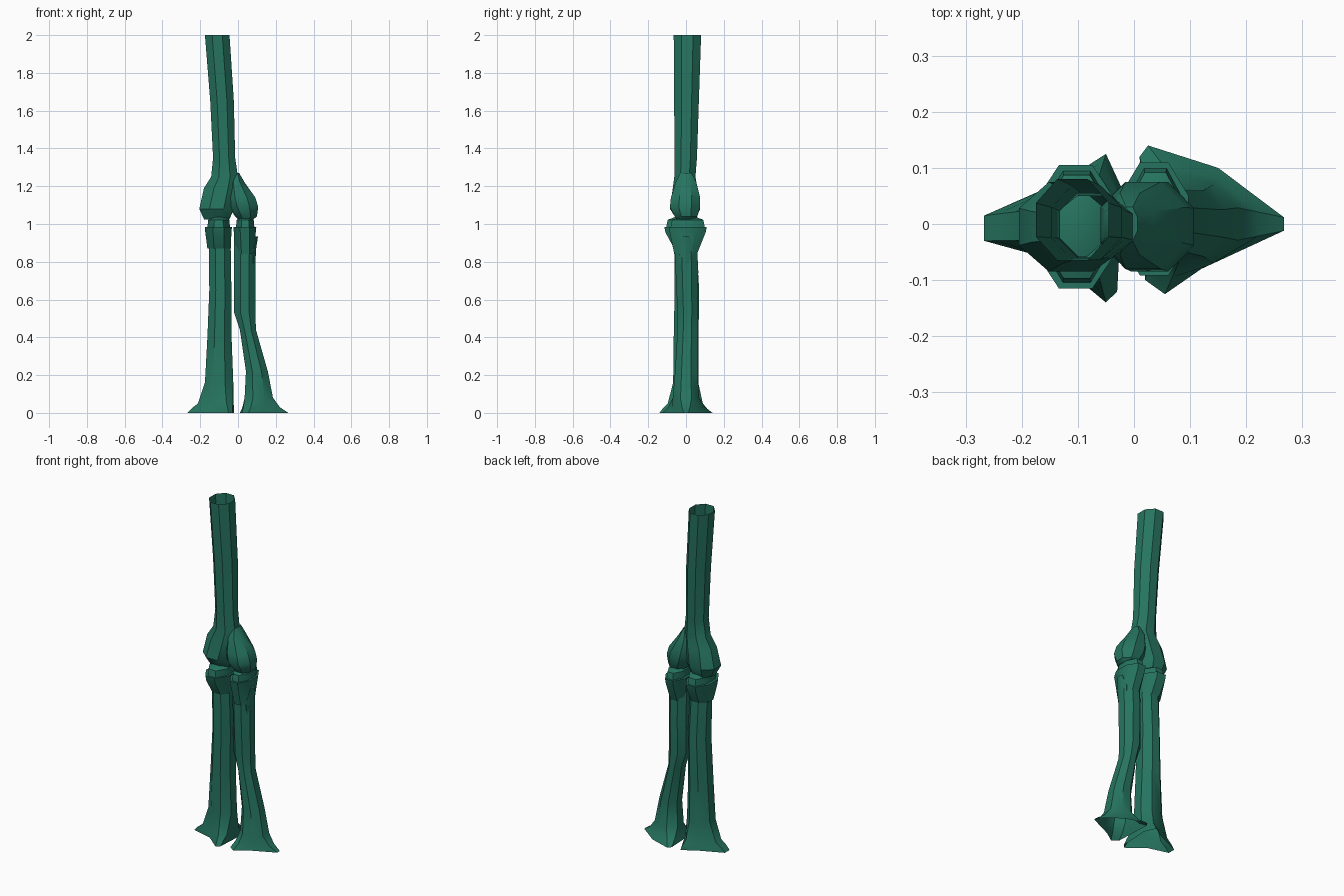
import bpy, bmesh, math

if "Cube" in bpy.data.objects:
    bpy.data.objects.remove(bpy.data.objects["Cube"])

green = bpy.data.materials.new("deep_green")
green.diffuse_color = (0.019, 0.175, 0.115, 1)
green.use_nodes = True
green.node_tree.nodes["Principled BSDF"].inputs["Base Color"].default_value = green.diffuse_color
N = 8


def ring(z, x0, x1, y0, y1):
    """Octagonal section at height z filling the given x and y extents."""
    c = math.cos(math.pi / N)
    out = []
    for i in range(N):
        a = 2 * math.pi * (i + 0.5) / N
        out.append(((x0 + x1) / 2 + math.cos(a) * (x1 - x0) / 2 / c,
                    (y0 + y1) / 2 + math.sin(a) * (y1 - y0) / 2 / c, z))
    return out


def blend(a, b, t, z):
    return [(p[0] + (q[0] - p[0]) * t, p[1] + (q[1] - p[1]) * t, z) for p, q in zip(a, b)]


def loft(name, rings, cap_top=False, cap_bottom=False):
    """Skin a stack of sections, listed from top to bottom."""
    bm = bmesh.new()
    rows = [[bm.verts.new(p) for p in r] for r in rings]
    for a, b in zip(rows, rows[1:]):
        for i in range(N):
            j = (i + 1) % N
            bm.faces.new((a[i], b[i], b[j], a[j]))
    if cap_top:
        bm.faces.new(rows[0])
    if cap_bottom:
        bm.faces.new(rows[-1][::-1])
    mesh = bpy.data.meshes.new(name)
    bm.to_mesh(mesh)
    bm.free()
    mesh.materials.append(green)
    ob = bpy.data.objects.new(name, mesh)
    bpy.context.collection.objects.link(ob)
    bpy.ops.object.select_all(action='DESELECT')
    ob.select_set(True)
    bpy.context.view_layer.objects.active = ob
    bpy.ops.object.shade_smooth_by_angle(angle=math.radians(35))
    return ob


# Upper bone: open tube flowing into the left knuckle
loft("upper_bone", [ring(*r) for r in [
    (2.00, -.175, -.045, -.065, .08),
    (1.65, -.147, -.022, -.063, .068),
    (1.35, -.132, -.015, -.06, .058),
    (1.25, -.142, .000, -.062, .05),
    (1.19, -.18, .000, -.07, .06),
    (1.08, -.205, -.022, -.085, .075),
    (1.025, -.18, -.045, -.05, .05)]], cap_bottom=True)

# Right knuckle
loft("right_knuckle", [ring(*r) for r in [
    (1.27, -.022, .006, -.03, .03),
    (1.22, -.05, .035, -.055, .055),
    (1.14, -.06, .092, -.08, .075),
    (1.09, -.05, .107, -.085, .075),
    (1.04, -.015, .100, -.06, .06),
    (1.025, .00, .082, -.05, .05)]], True, True)

# Left lower bone: shaft widening to a pointed, open foot
foot = [(-.02, .06), (-.05, .125), (-.12, .08), (-.267, .015),
        (-.267, -.03), (-.14, -.065), (-.05, -.14), (-.03, -.12)]
ankle = ring(.16, -.175, -.025, -.068, .065)
loft("left_lower_bone", [
    ring(.96, -.155, -.04, -.06, .05),
    ring(.65, -.152, -.035, -.06, .07),
    ring(.40, -.162, -.034, -.065, .066),
    ankle, blend(ankle, foot, .4, .05), blend(ankle, foot, .75, .025),
    blend(ankle, foot, 1, 0)])

# Right lower bone: bent shaft and pointed, open foot
foot = [(.267, .012), (.15, .1), (.025, .14), (.01, .12),
        (.02, -.1), (.055, -.125), (.12, -.08), (.267, -.012)]
ankle = ring(.08, .035, .185, -.07, .07)
loft("right_lower_bone", [
    ring(.95, -.022, .092, -.055, .055),
    ring(.75, -.02, .092, -.055, .065),
    ring(.53, -.02, .092, -.045, .062),
    ring(.44, .01, .095, -.045, .06),
    ring(.22, .042, .158, -.058, .06),
    ankle, blend(ankle, foot, .45, .03), blend(ankle, foot, 1, 0)])

# Heads of the lower bones, each with a domed pad on top
for side, x0, x1, y0, y1, low in (("left", -.176, -.032, -.115, .105, .87),
                                  ("right", -.025, .097, -.092, .11, .84)):
    loft(side + "_head", [
        ring(.985, x0, x1, y0, y1),
        ring(.955, x0 + .003, x1 - .003, y0 + .006, y1 - .006),
        ring(low, x0 + .014, x1 - .006, -.062, .058)], True)
    loft(side + "_pad", [
        ring(1.038, x0 + .035, x1 - .03, y0 + .06, y1 - .06),
        ring(1.022, x0 + .018, x1 - .014, y0 + .018, y1 - .018),
        ring(.98, x0 + .014, x1 - .01, y0 + .01, y1 - .01)], True)

# Small crest on the outer side of the right lower bone
loft("right_crest", [
    ring(.935, .085, .106, -.02, .02),
    ring(.87, .06, .096, -.04, .04),
    ring(.75, .05, .09, -.03, .03)], True)
